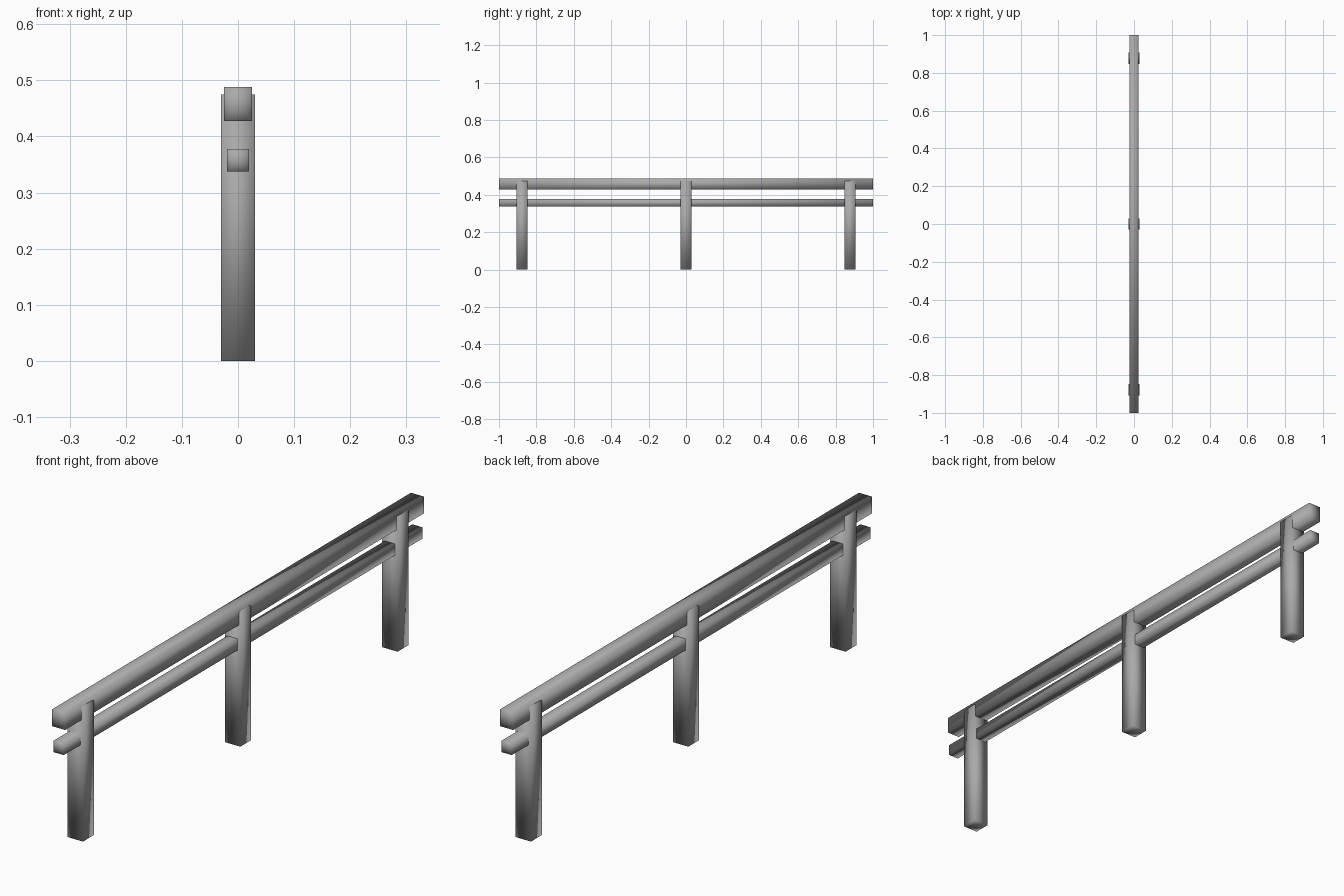
import bpy
import bmesh
from math import sqrt, radians
from mathutils import Matrix

cube = bpy.data.objects.get("Cube")
if cube:
    bpy.data.objects.remove(cube, do_unlink=True)

# Single grey finish
grey = bpy.data.materials.new("plain grey")
grey.use_nodes = True
colour = (0.4, 0.4, 0.4, 1)
grey.diffuse_color = colour
grey.node_tree.nodes["Principled BSDF"].inputs["Base Color"].default_value = colour


def beam(name, size, centre, along_y=False):
    """Four-sided smooth-shaded bar with fan caps; size is (width, thickness, length)."""
    bm = bmesh.new()
    bmesh.ops.create_cone(bm, cap_ends=True, cap_tris=True, segments=4,
                          radius1=sqrt(0.5), radius2=sqrt(0.5), depth=1)
    bm.transform(Matrix.Rotation(radians(45), 4, "Z"))
    bm.transform(Matrix.Diagonal((*size, 1)))
    if along_y:
        bm.transform(Matrix.Rotation(radians(90), 4, "X"))
    for face in bm.faces:
        face.smooth = True
    bmesh.ops.recalc_face_normals(bm, faces=bm.faces)
    mesh = bpy.data.meshes.new(name)
    bm.to_mesh(mesh)
    bm.free()
    mesh.materials.append(grey)
    obj = bpy.data.objects.new(name, mesh)
    obj.location = centre
    bpy.context.collection.objects.link(obj)


# Upright posts
for name, y in (("front_post", -0.877), ("middle_post", 0), ("back_post", 0.877)):
    beam(name, (0.06, 0.06, 0.475), (0, y, 0.2375))

# Horizontal rails
beam("top_rail", (0.05, 0.06, 2), (0, 0, 0.458), True)
beam("lower_rail", (0.04, 0.04, 2), (0, 0, 0.358), True)
